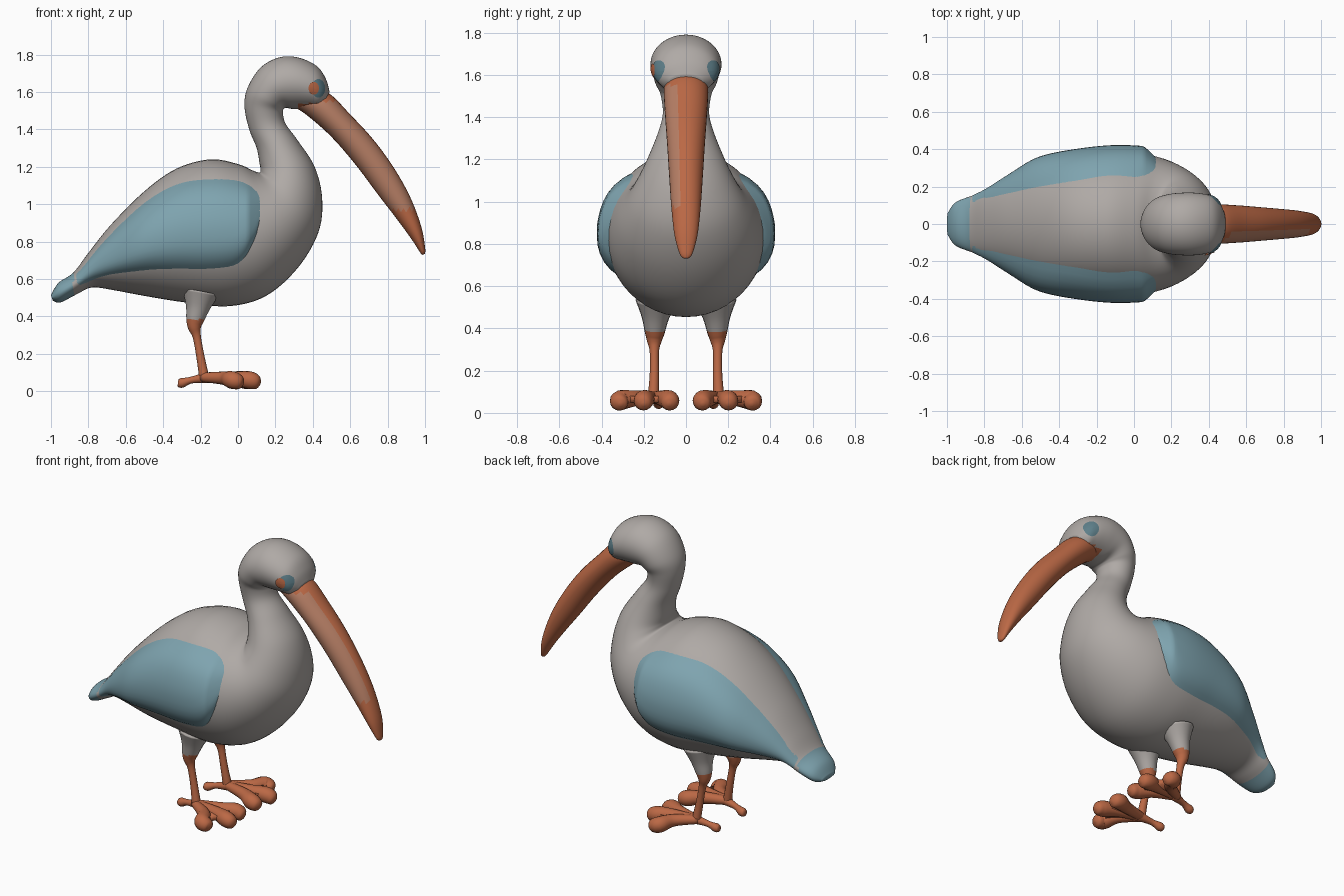
import bpy, bmesh, math
from mathutils import Vector
from mathutils.bvhtree import BVHTree

if "Cube" in bpy.data.objects:
    bpy.data.objects.remove(bpy.data.objects["Cube"])


def material(name, r, g, b):
    m = bpy.data.materials.new(name)
    m.use_nodes = True
    m.diffuse_color = (r, g, b, 1)
    bsdf = m.node_tree.nodes["Principled BSDF"]
    bsdf.inputs["Base Color"].default_value = (r, g, b, 1)
    bsdf.inputs["Roughness"].default_value = 0.8
    return m


GREY = material("warm grey plumage", .43, .40, .38)
BLUE = material("dusty blue", .21, .37, .43)
ORANGE = material("burnt orange", .50, .14, .06)
TAN = material("pale orange", .47, .21, .13)
EYE = material("slate blue", .11, .21, .25)


def spline(knots, steps=6):
    """Catmull-Rom interpolation through tuples of any length."""
    k = [Vector(p) for p in knots]
    k = [k[0]] + k + [k[-1]]
    out = []
    for a, b, c, d in zip(k, k[1:], k[2:], k[3:]):
        for i in range(steps):
            t = i / steps
            out.append(b + (c - a) * (t / 2) + (a * 2 - b * 5 + c * 4 - d) * (t * t / 2)
                       + (b * 3 - a - c * 3 + d) * (t ** 3 / 2))
    return out + [k[-1]]


def finish(name, bm, mats, rule=None, facing=None):
    if facing is None:
        bmesh.ops.recalc_face_normals(bm, faces=bm.faces)
    bm.normal_update()
    if facing is not None and sum(f.normal.y * f.calc_area() for f in bm.faces) * facing < 0:
        bmesh.ops.reverse_faces(bm, faces=bm.faces)
    for f in bm.faces:
        f.smooth = True
        if rule:
            f.material_index = rule(f.calc_center_median(), f.normal)
    me = bpy.data.meshes.new(name)
    bm.to_mesh(me)
    bm.free()
    for m in mats:
        me.materials.append(m)
    ob = bpy.data.objects.new(name, me)
    bpy.context.scene.collection.objects.link(ob)
    return ob


def loft(name, rings, mats, rule=None, sides=32):
    """Skin ellipses given as (centre, axis, axis) and cap both ends."""
    bm = bmesh.new()
    loops = [[bm.verts.new(c + a * math.cos(math.tau * i / sides) + b * math.sin(math.tau * i / sides))
              for i in range(sides)] for c, a, b in rings]
    for p, q in zip(loops, loops[1:]):
        for i in range(sides):
            j = (i + 1) % sides
            bm.faces.new((p[i], p[j], q[j], q[i]))
    bm.faces.new(loops[0])
    bm.faces.new(loops[-1])
    return finish(name, bm, mats, rule)


def profile_rings(knots):
    """Knots hold the upper x, z, the lower x, z and the half width."""
    rings = []
    for x1, z1, x2, z2, w in spline(knots):
        top, low = Vector((x1, 0, z1)), Vector((x2, 0, z2))
        rings.append(((top + low) / 2, (top - low) / 2, Vector((0, max(w, .005), 0))))
    return rings


def tube(name, knots, mats, rule=None):
    """Round limb along knots of x, y, z and radius."""
    pts = spline(knots, 5)
    rings = []
    for i, p in enumerate(pts):
        t = (pts[min(i + 1, len(pts) - 1)] - pts[max(i - 1, 0)]).to_3d().normalized()
        a = t.cross(Vector((0, 1, 0))).normalized()
        rings.append((p.to_3d(), a * p.w, t.cross(a) * p.w))
    return loft(name, rings, mats, rule, 16)


# Body, neck and head as one continuous skin, with blue tail and orange cheeks
def plumage(c, n):
    if c.x < -.88:
        return 1
    return 2 if c.x > .32 and 1.49 < c.z < 1.54 else 0


body = loft("body_neck_and_head", profile_rings([
    (-1, .515, -.99, .485, .06), (-.96, .58, -.95, .475, .115), (-.88, .635, -.86, .52, .15),
    (-.8, .74, -.78, .555, .18), (-.68, .89, -.66, .54, .24), (-.5, 1.07, -.5, .51, .32),
    (-.33, 1.19, -.28, .475, .36), (-.15, 1.24, -.05, .455, .38), (0, 1.215, .15, .51, .37),
    (.08, 1.18, .32, .66, .33), (.115, 1.17, .43, .85, .275), (.12, 1.19, .45, 1.03, .225),
    (.115, 1.22, .41, 1.2, .18), (.1, 1.3, .32, 1.34, .135), (.06, 1.4, .255, 1.43, .11),
    (.035, 1.52, .24, 1.49, .12), (.05, 1.62, .245, 1.51, .145), (.12, 1.73, .26, 1.515, .16),
    (.22, 1.785, .29, 1.51, .167), (.32, 1.785, .33, 1.51, .167), (.42, 1.74, .38, 1.51, .155),
    (.47, 1.67, .42, 1.51, .13), (.49, 1.6, .45, 1.53, .08)]),
    (GREY, BLUE, ORANGE), plumage, 48)
tree = BVHTree.FromPolygons([v.co for v in body.data.vertices],
                            [p.vertices[:] for p in body.data.polygons])


def patch(name, rows, mat, side):
    """Lay a grid of (x, z, lift) on one side of the body."""
    bm = bmesh.new()
    grid = []
    for row in rows:
        line = []
        for x, z, lift in row:
            hit = tree.ray_cast(Vector((x, side, z)), Vector((0, -side, 0)))[0]
            if hit is None:
                hit = tree.find_nearest(Vector((x, .05 * side, z)))[0]
            line.append(bm.verts.new(hit + Vector((0, side * lift, 0))))
        grid.append(line)
    for p, q in zip(grid, grid[1:]):
        for i in range(len(p) - 1):
            bm.faces.new((p[i], p[i + 1], q[i + 1], q[i]))
    return finish(name, bm, [mat], None, side)


def disc(x, z, rx, rz, lift):
    return [[(x + rx * r / 4 * math.cos(math.tau * i / 20), z + rz * r / 4 * math.sin(math.tau * i / 20), lift)
             for i in range(21)] for r in (.02, 1, 2, 3, 4)]


# Wing outline: x, lower z, upper z
wing_rows = []
for x, lo, hi in spline([(-.93, .49, .59), (-.82, .565, .69), (-.7, .61, .83), (-.5, .635, 1.02),
                         (-.33, .64, 1.12), (-.15, .64, 1.15), (0, .67, 1.14), (.08, .78, 1.1),
                         (.12, .9, 1.06), (.135, .98, 1.01)], 5):
    swell = min(1, (x + .95) * 2.5, max(0, (.135 - x) * 12)) * .055
    wing_rows.append([(x, lo + (hi - lo) * i / 14, swell * (1 - abs(i / 7 - 1) ** 5) - .012)
                      for i in range(15)])

# Beak, paler along one flank
loft("beak", profile_rings([
    (.4, 1.61, .3, 1.52, .09), (.49, 1.59, .37, 1.475, .105), (.6, 1.48, .5, 1.36, .1),
    (.72, 1.35, .63, 1.21, .09), (.83, 1.2, .75, 1.05, .08), (.92, 1.04, .85, .92, .07),
    (.98, .88, .93, .81, .055), (1, .77, .975, .74, .03), (1, .735, .985, .73, .012)]),
    (ORANGE, TAN), lambda c, n: int(n.y < -.35 and .97 < c.z < 1.55))

# Paired parts on both flanks
for side, tag in ((-1, "near"), (1, "far")):
    patch(tag + "_wing", wing_rows, BLUE, side)
    patch(tag + "_eye", disc(.43, 1.62, .036, .05, .004), EYE, side)
    tube(tag + "_leg", [(-.2, side * .14, .53, .1), (-.215, side * .145, .45, .065),
                        (-.23, side * .148, .38, .047), (-.232, side * .15, .34, .035),
                        (-.22, side * .15, .29, .022), (-.2, side * .15, .18, .022),
                        (-.18, side * .155, .07, .027)],
         (GREY, ORANGE), lambda c, n: int(c.z < .385))
    # Three fat front toes and a thin hind toe
    for toe, (x, y) in {"inner": (.1, .08), "middle": (.12, .2), "outer": (.03, .31)}.items():
        mid = Vector((-.18, .155)).lerp(Vector((x, y)), .5)
        tube(f"{tag}_{toe}_toe", [(-.19, side * .155, .075, .025), (mid.x, side * mid.y, .07, .036),
                                  (x - .06, side * y, .06, .047), (x - .015, side * y, .045, .035),
                                  (x, side * y, .04, .008)], [ORANGE])
    tube(tag + "_hind_toe", [(-.16, side * .155, .075, .03), (-.25, side * .14, .06, .018),
                             (-.3, side * .13, .045, .026), (-.32, side * .128, .045, .02)], [ORANGE])
    # Web between the toes
    bm = bmesh.new()
    base = [bm.verts.new((x, side * y, .05)) for x, y in
            ((-.2, .155), (.04, .085), (.03, .14), (.06, .2), (.0, .24), (-.02, .3))]
    top = bmesh.ops.extrude_face_region(bm, geom=[bm.faces.new(base)])["geom"]
    for v in top:
        if isinstance(v, bmesh.types.BMVert):
            v.co.z += .03
    finish(tag + "_web", bm, [ORANGE])

# Orange patch on the near eye
patch("near_eye_spot", disc(.405, 1.62, .028, .034, .008), ORANGE, -1)
